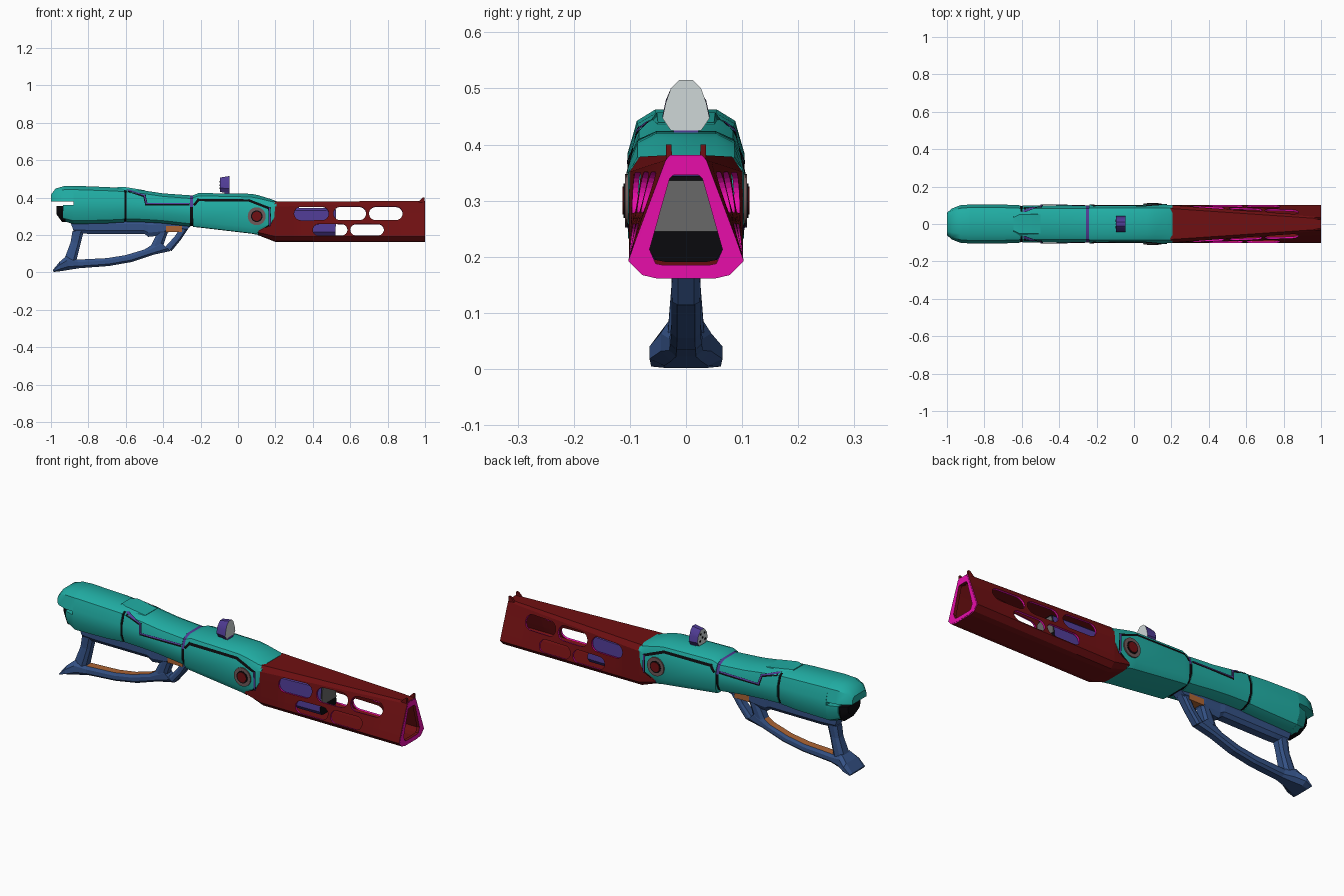
import bpy, bmesh, math
from mathutils import Vector
from mathutils.bvhtree import BVHTree

if "Cube" in bpy.data.objects:
    bpy.data.objects.remove(bpy.data.objects["Cube"], do_unlink=True)


def material(name, r, g, b):
    m = bpy.data.materials.new(name)
    m.use_nodes = True
    m.diffuse_color = (r, g, b, 1)
    m.node_tree.nodes["Principled BSDF"].inputs["Base Color"].default_value = (r, g, b, 1)
    return m


TEAL = material("teal", 0.015, 0.42, 0.37)
RED = material("dark red", 0.16, 0.005, 0.006)
MAGENTA = material("magenta", 0.80, 0.004, 0.40)
BLUE = material("slate blue", 0.035, 0.085, 0.24)
ORANGE = material("orange", 0.42, 0.13, 0.035)
PURPLE = material("purple", 0.08, 0.045, 0.30)
WHITE = material("pale grey", 0.62, 0.68, 0.68)
BLACK = material("black", 0.003, 0.003, 0.004)
GREY = material("warm grey", 0.16, 0.10, 0.10)
STEEL = material("mid grey", 0.14, 0.14, 0.14)


def finish(name, bm, mats, rule=None, smooth=True, fix=True):
    """Turn a bmesh into an object, colouring its faces by a rule."""
    if fix:
        bmesh.ops.recalc_face_normals(bm, faces=bm.faces)
    bm.normal_update()
    for f in bm.faces:
        f.smooth = smooth
        if rule:
            f.material_index = rule(f)
    me = bpy.data.meshes.new(name)
    bm.to_mesh(me)
    bm.free()
    for m in mats:
        me.materials.append(m)
    if smooth:
        me.set_sharp_from_angle(angle=math.radians(32))
    ob = bpy.data.objects.new(name, me)
    bpy.context.scene.collection.objects.link(ob)
    return ob


def loft(name, rings, mats, rule=None, smooth=True, loop=False):
    """Skin a list of rings; capped, or closed on itself when loop is set."""
    bm = bmesh.new()
    rows = [[bm.verts.new(p) for p in r] for r in rings]
    n = len(rows[0])
    for a, b in zip(rows, rows[1:] + ([rows[0]] if loop else [])):
        for i in range(n):
            j = (i + 1) % n
            bm.faces.new((a[i], a[j], b[j], b[i]))
    if not loop:
        bm.faces.new(rows[0])
        bm.faces.new(rows[-1])
    return finish(name, bm, mats, rule, smooth)


def ring(x, half):
    """Mirror a half section (y, z), listed from top to bottom."""
    return [(x, y, z) for y, z in half] + [(x, -y, z) for y, z in reversed(half)]


ROUND = ((.52, 1), (.84, .9), (1, .62), (1, .33), (.82, .09), (.45, 0))
BOXY = ((.52, 1), (.84, .92), (1, .72), (1, .16), (.84, .01), (.45, 0))


def shell(x, top, low, w, shape=ROUND):
    return ring(x, [(w * a, low + (top - low) * b) for a, b in shape])


def box(name, x, y, z, mat):
    return loft(name, [[(a, y[0], z[0]), (a, y[1], z[0]), (a, y[1], z[1]), (a, y[0], z[1])]
                       for a in x], [mat], smooth=False)


def disc(name, x, z, r, ya, yb, mat):
    turn = [i * math.tau / 24 for i in range(24)]
    return loft(name, [[(x + r * math.cos(t), y, z + r * math.sin(t)) for t in turn]
                       for y in (ya, yb)], [mat])


def seam(name, body, pts, width, mat, lift=.003):
    """Thin ribbon laid on both sides of a body along an (x, z) path."""
    me = body.data
    tree = BVHTree.FromPolygons([v.co for v in me.vertices], [p.vertices[:] for p in me.polygons])
    bm = bmesh.new()
    for a, b in zip(pts, pts[1:]):
        a, b = Vector(a), Vector(b)
        d = (b - a).normalized() * width / 2
        side = Vector((-d.y, d.x))
        for s in (-1, 1):
            last = None
            for i in range(13):
                c = (a - d).lerp(b + d, i / 12)
                hits = [tree.ray_cast(Vector((q.x, s, q.y)), Vector((0, -s, 0)))[0]
                        for q in (c + side, c - side)]
                if None in hits:
                    last = None
                    continue
                pair = [bm.verts.new(h + Vector((0, s * lift, 0))) for h in hits]
                if last:
                    f = bm.faces.new((last[0], pair[0], pair[1], last[1]))
                    f.normal_update()
                    if f.normal.y * s < 0:
                        f.normal_flip()
                last = pair
    return finish(name, bm, [mat], smooth=False, fix=False)


# Teal body: rear shell, overhanging tail cap, lower tail, middle and front
loft("rear_body", [shell(-.88, .463, .258, .104), shell(-.7, .456, .262, .104),
                   shell(-.608, .45, .268, .1)], [TEAL])
loft("tail_cap", [ring(-1, [(.04, .415), (.055, .405), (.06, .378)]),
                  ring(-.975, [(.045, .448), (.07, .43), (.082, .378)]),
                  ring(-.93, [(.052, .461), (.084, .442), (.1, .378)]),
                  ring(-.88, [(.054, .463), (.088, .442), (.104, .378)])], [TEAL])
loft("lower_tail", [ring(-.935, [(.085, .36), (.085, .33), (.065, .29), (.04, .275)]),
                    ring(-.88, [(.104, .36), (.104, .325), (.085, .276), (.047, .258)])], [TEAL])
loft("tail_plug", [ring(-.97, [(.05, .355), (.05, .335), (.045, .32), (.03, .31)]),
                   ring(-.94, [(.075, .355), (.075, .32), (.06, .28), (.035, .268)]),
                   ring(-.9, [(.08, .355), (.08, .32), (.06, .28), (.035, .268)])], [BLACK])
middle = loft("middle_body", [shell(-.595, .449, .27, .1), shell(-.5, .437, .268, .1),
                              shell(-.4, .422, .262, .1), shell(-.257, .412, .245, .1)], [TEAL])
loft("top_flap", [ring(-.645, [(.035, .457), (.052, .445)]), ring(-.61, [(.052, .457), (.066, .44)]),
                  ring(-.5, [(.05, .439), (.06, .425)])], [TEAL])
front = loft("front_body", [shell(x, top, low, w, BOXY) for x, top, low, w in (
    (-.241, .412, .243, .1), (-.21, .424, .24, .102), (.07, .42, .207, .103),
    (.11, .412, .2, .103), (.175, .392, .235, .103), (.205, .38, .3, .1))], [TEAL])

# Dark joints between the body sections
loft("rear_joint", [shell(x, .445, .272, .097) for x in (-.64, -.56)], [BLACK])
loft("front_joint", [shell(x, .412, .248, .098) for x in (-.27, -.225)], [BLACK, PURPLE],
     lambda f: int(f.normal.z > .3))

# Panel lines on the sides
step = [(-.588, .437), (-.5, .408), (-.49, .364), (-.266, .364)]
seam("middle_line", middle, step, .014, BLACK)
seam("middle_line_trim", middle, [(x, z + .004) for x, z in step], .006, PURPLE, .005)
edge = [(-.234, .36), (-.212, .387), (.06, .384), (.168, .342), (.17, .25), (.112, .212)]
seam("front_line", front, edge, .013, BLACK)
seam("front_line_trim", front, edge[3:5], .007, PURPLE, .005)

# Barrel corner sections: top edge, side top, side bottom, chamfer, underside
NECK = [(.07, .36), (.09, .335), (.093, .215), (.075, .205), (.05, .203)]
BACK = [(.08, .374), (.096, .35), (.097, .194), (.075, .172), (.05, .168)]
TIP = [(.026, .377), (.032, .37), (.098, .194), (.076, .172), (.05, .166)]
INNER_BACK = [(.06, .352), (.078, .335), (.08, .21), (.06, .189), (.04, .185)]
INNER_TIP = [(.022, .346), (.029, .34), (.065, .213), (.054, .188), (.04, .185)]
UPPER = (.314, .036, [(.3, .485), (.51, .685), (.7, .88)])
LOWER = (.227, .031, [(.4, .585), (.6, .78)])


def blend(a, b, t):
    return [tuple(p + (q - p) * t for p, q in zip(u, v)) for u, v in zip(a, b)]


def gap(x, vents):
    """Half height of a rounded vent at x, zero in the solid parts."""
    r = vents[1]
    for x0, x1 in vents[2]:
        if x0 <= x <= x1:
            d = max(0, x0 + r - x, x - x1 + r)
            return math.sqrt(max(0, r * r - d * d))
    return 0


def barrel_section(x):
    c = blend(NECK, BACK, (x - .11) / .09) if x < .2 else blend(BACK, TIP, (x - .2) / .8)
    (yt, zt), (yb, zb) = c[1], c[2]
    half = c[:2]
    for vents in (UPPER, LOWER):
        for s in (1, -1):
            z = vents[0] + s * gap(x, vents)
            half.append((yb + (yt - yb) * (z - zb) / (zt - zb), z))
    return ring(x, half + c[2:])


# Barrel shroud: tapering tube with rounded vents on both sides, bright cut edges
cuts = {.11, .2, 1.0}
for _, r, spans in (UPPER, LOWER):
    for x0, x1 in spans:
        for k in range(7):
            d = r * (1 - math.cos(math.radians(15 * k)))
            cuts |= {round(x0 + d, 3), round(x1 - d, 3)}
bm = bmesh.new()
rows = [[bm.verts.new(p) for p in barrel_section(x)] for x in sorted(cuts)]
count = len(rows[0])
for xa, a, b in zip(sorted(cuts), rows, rows[1:]):
    middle_x = (a[0].co.x + b[0].co.x) / 2
    for i in range(count):
        j = (i + 1) % count
        if i not in (2, 4, count - 4, count - 6):
            bm.faces.new((a[i], a[j], b[j], b[i]))
bmesh.ops.remove_doubles(bm, verts=bm.verts, dist=.0002)
barrel = finish("barrel_shroud", bm, [RED, MAGENTA], smooth=False)
wall = barrel.modifiers.new("wall", "SOLIDIFY")
wall.thickness, wall.offset, wall.material_offset_rim = .01, 0, 1
loft("muzzle_rim", [ring(.985, TIP), ring(1.001, TIP), ring(1.001, INNER_TIP),
                    ring(.985, INNER_TIP)], [RED, MAGENTA],
     lambda f: int(f.normal.x > .5), smooth=False, loop=True)


# Inner core with a dark face and a grey plate
def core(x, k=.93):
    return ring(x, [(y * k, .27 + (z - .27) * k)
                    for y, z in blend(INNER_BACK, INNER_TIP, (x - .2) / .8)])


loft("inner_core", [core(.2), core(.52)], [PURPLE, BLACK],
     lambda f: int(f.normal.x > .9), smooth=False)
loft("core_plate", [ring(x, [(.04, .336), (.05, .33), (.062, .245)]) for x in (.515, .524)],
     [STEEL], smooth=False)

# Muzzle prongs and side bolts
for s in (-1, 1):
    loft("muzzle_prong", [[(x, s * .024, .36), (x, s * .036, .36), (x, s * .036, top),
                           (x, s * .026, top)] for x, top in ((.965, .377), (.988, .4), (.997, .4))],
         [RED], smooth=False)
    for name, r, y, mat in (("bolt_rim", .048, .109, GREY), ("bolt_ring", .031, .111, BLACK),
                            ("bolt_centre", .025, .113, RED)):
        disc(name, .1, .3, r, s * .08, s * y, mat)

# Sight: rounded plate on a short foot
sight = [(.012, .515), (.027, .5), (.036, .475), (.042, .447), (.027, .425)]
loft("sight", [ring(-.095, [(y, z - .008 if z > .48 else z + .004) for y, z in sight]),
               ring(-.045, sight)], [PURPLE, WHITE], lambda f: int(abs(f.normal.x) > .9))
box("sight_foot", (-.072, -.045), (-.022, .022), (.405, .432), PURPLE)
for y, z in ((-.015, .485), (.015, .485), (0, .465), (-.02, .45), (.02, .45)):
    box("sight_dot", (-.098, -.094), (y - .004, y + .004), (z - .004, z + .004), BLACK)


# Stock frame: chamfered bars, each station is (x, z) above, (x, z) below, half width
def bar(name, stations, mats=(BLUE,), rule=None):
    rings = []
    for xa, za, xb, zb, w in stations:
        a, b = Vector((xa, 0, za)), Vector((xb, 0, zb))
        spots = ((0, .7), (.3, 1), (.75, 1), (1, .6))
        side = [a.lerp(b, t) + Vector((0, w * k, 0)) for t, k in spots]
        rings.append(side + [Vector((p.x, -p.y, p.z)) for p in reversed(side)])
    return loft(name, rings, mats, rule, smooth=False)


bar("stock_top", [(-.9, .28, -.875, .21, .03), (-.8, .28, -.8, .206, .033),
                  (-.51, .28, -.5, .206, .033), (-.48, .28, -.48, .19, .03),
                  (-.4, .28, -.39, .2, .03), (-.37, .28, -.36, .225, .028),
                  (-.24, .26, -.28, .222, .028)])
bar("stock_rear_post", [(-.885, .22, -.825, .22, .028), (-.895, .16, -.84, .16, .025),
                        (-.925, .08, -.865, .06, .032)])
bar("stock_lower_rail", [(-.99, .012, -.985, .002, .062), (-.955, .055, -.95, .006, .065),
                         (-.92, .085, -.9, .014, .045), (-.86, .068, -.85, .022, .03),
                         (-.7, .076, -.69, .034, .028), (-.6, .092, -.57, .055, .026),
                         (-.5, .122, -.45, .095, .026), (-.425, .17, -.36, .114, .026)],
    [BLUE, ORANGE], lambda f: int(f.normal.z > .8 and abs(f.normal.y) < .2
                                  and f.calc_center_median().x > -.86))
bar("stock_front_strut", [(-.39, .135, -.355, .114, .024), (-.34, .19, -.305, .175, .024),
                          (-.31, .235, -.265, .235, .026)])
bar("stock_middle_strut", [(-.465, .145, -.405, .13, .025), (-.43, .215, -.375, .215, .027)])
box("trigger_block", (-.385, -.3), (-.03, .03), (.216, .247), ORANGE)
